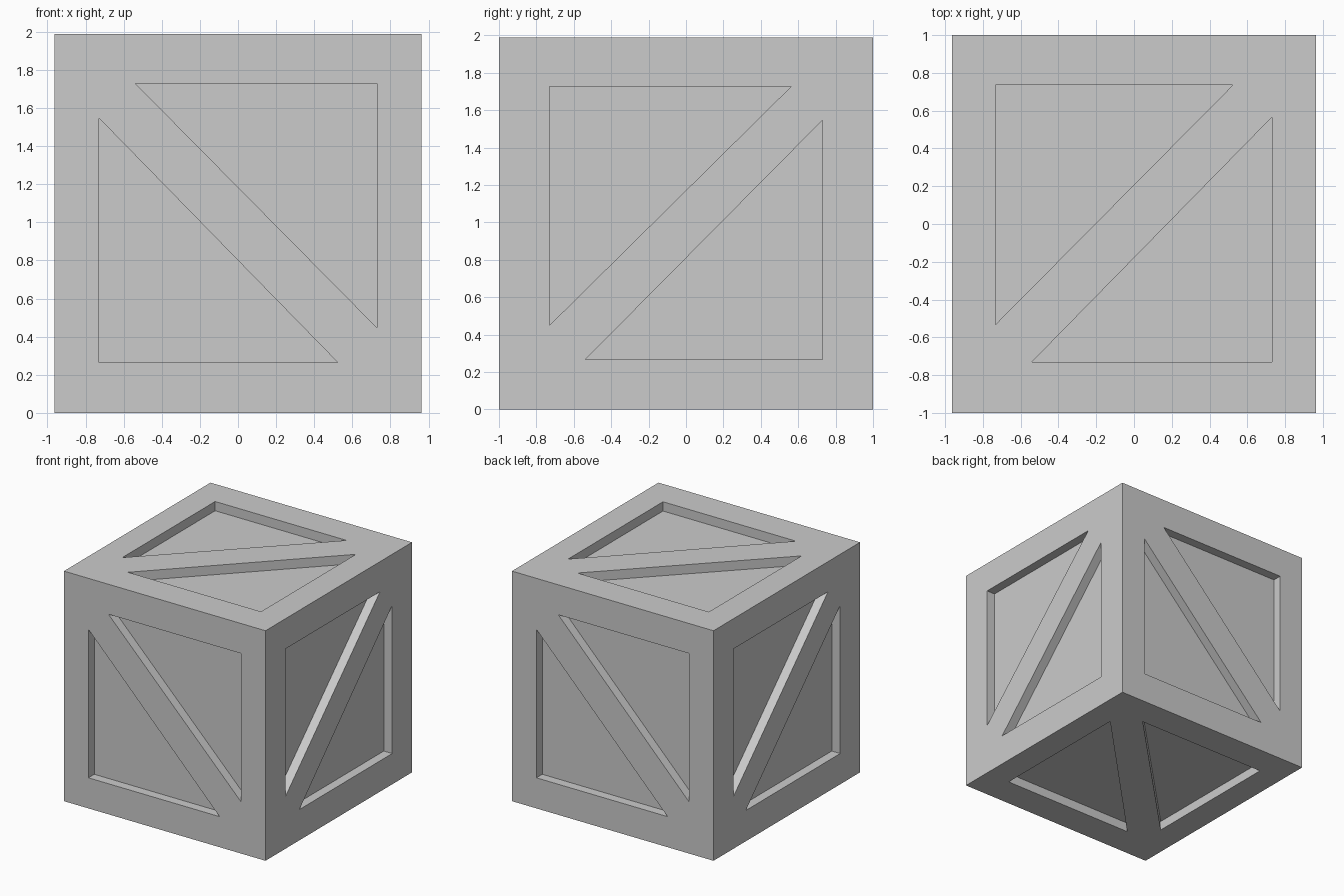
import bpy, bmesh
from mathutils import Vector

if "Cube" in bpy.data.objects:
    bpy.data.objects.remove(bpy.data.objects["Cube"])

W, D, H = 1.926, 2.0, 1.987   # crate size in x, y, z
DEPTH = 0.08                  # panel recess depth
X, Y, Z = Vector((1, 0, 0)), Vector((0, 1, 0)), Vector((0, 0, 1))

def make_object(name, bm):
    bmesh.ops.recalc_face_normals(bm, faces=bm.faces)
    mesh = bpy.data.meshes.new(name)
    bm.to_mesh(mesh)
    bm.free()
    obj = bpy.data.objects.new(name, mesh)
    bpy.context.collection.objects.link(obj)
    return obj

def add_prism(bm, origin, u, v, triangle):
    """Triangular pocket cutter reaching DEPTH below the face, and a little above it."""
    n = u.cross(v)
    rings = [[bm.verts.new(origin + u * a + v * b + n * d) for a, b in triangle]
             for d in (-DEPTH, 0.05)]
    bm.faces.new(rings[0])
    bm.faces.new(rings[1])
    for i in range(3):
        j = (i + 1) % 3
        bm.faces.new((rings[0][i], rings[0][j], rings[1][j], rings[1][i]))

def falling(upper_u):
    """Pair of panels either side of a brace running down to the right."""
    return [[(upper_u, 1.728), (0.729, 1.728), (0.729, 0.447)],
            [(-0.729, 1.546), (-0.729, 0.264), (0.524, 0.264)]]

def rising(lower_u):
    """Pair of panels either side of a brace running up to the right."""
    return [[(-0.73, 1.726), (0.562, 1.726), (-0.73, 0.449)],
            [(0.729, 1.545), (0.729, 0.266), (lower_u, 0.266)]]

cap = [[(-0.733, 0.735), (0.523, 0.735), (-0.733, -0.532)],
       [(0.731, 0.566), (0.731, -0.73), (-0.54, -0.73)]]
cap_flipped = [[(b, a) for a, b in tri] for tri in cap]

# Crate body
bm = bmesh.new()
bmesh.ops.create_cube(bm, size=1)
bmesh.ops.scale(bm, vec=(W, D, H), verts=bm.verts)
bmesh.ops.translate(bm, vec=(0, 0, H / 2), verts=bm.verts)
crate = make_object("crate", bm)

# Triangular panel recesses on all six sides
bm = bmesh.new()
for origin, u, v, panels in (
        (-Y * D / 2, X, Z, falling(-0.538)),    # front
        (Y * D / 2, -X, Z, falling(-0.52)),     # back
        (X * W / 2, Y, Z, rising(-0.538)),      # right
        (-X * W / 2, -Y, Z, rising(-0.56)),     # left
        (Z * H, X, Y, cap),                     # top
        (Z * 0, Y, X, cap_flipped)):            # bottom
    for tri in panels:
        add_prism(bm, origin, u, v, tri)
cutter = make_object("recess_cutter", bm)
cutter.hide_render = True

# Carve the recesses and drop the cutter
mod = crate.modifiers.new("recesses", 'BOOLEAN')
mod.operation = 'DIFFERENCE'
mod.solver = 'EXACT'
mod.object = cutter
bpy.context.view_layer.objects.active = crate
bpy.ops.object.modifier_apply(modifier=mod.name)
bpy.data.objects.remove(cutter)
